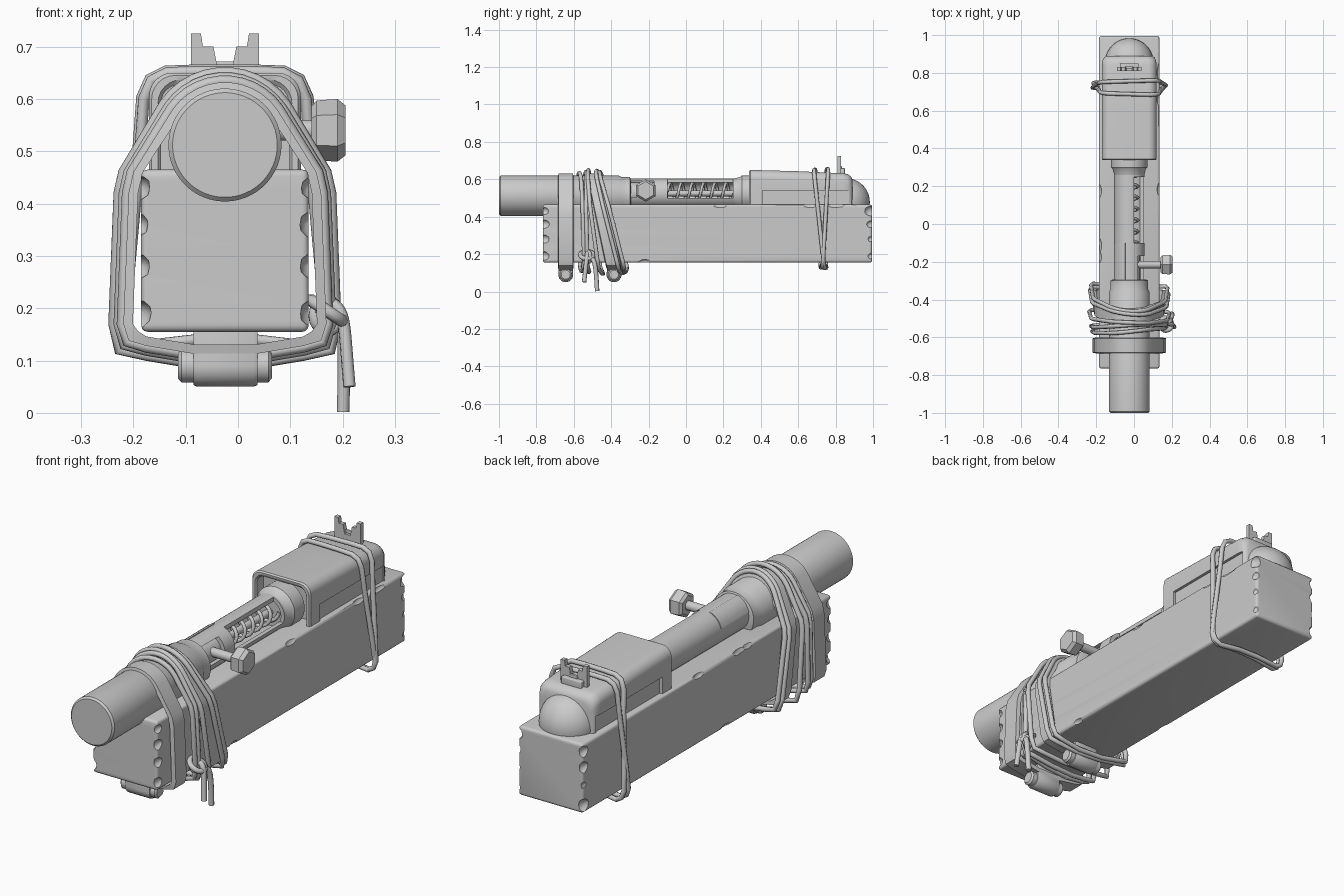
import bpy, bmesh, random
from math import sin, cos, pi, radians
from mathutils import Vector

if "Cube" in bpy.data.objects:
    bpy.data.objects.remove(bpy.data.objects["Cube"])

random.seed(4)
CX = -0.025          # centre line of the whole assembly


def finish(name, bm, angle=35):
    bmesh.ops.recalc_face_normals(bm, faces=bm.faces)
    me = bpy.data.meshes.new(name)
    bm.to_mesh(me)
    bm.free()
    ob = bpy.data.objects.new(name, me)
    bpy.context.collection.objects.link(ob)
    smooth(ob, angle)
    return ob


def activate(ob):
    bpy.ops.object.select_all(action='DESELECT')
    ob.select_set(True)
    bpy.context.view_layer.objects.active = ob


def smooth(ob, angle=35):
    activate(ob)
    bpy.ops.object.shade_smooth_by_angle(angle=radians(angle))


def loft(name, rings, cyclic=False):
    """Skin a list of equal-length point rings, capping the ends unless cyclic."""
    bm = bmesh.new()
    vs = [[bm.verts.new(p) for p in r] for r in rings]
    n = len(rings[0])
    for a, b in zip(vs, vs[1:] + (vs[:1] if cyclic else [])):
        for i in range(n):
            bm.faces.new((a[i], a[(i + 1) % n], b[(i + 1) % n], b[i]))
    if not cyclic:
        bm.faces.new(vs[0])
        bm.faces.new(vs[-1])
    return finish(name, bm)


def lathe(name, profile, axis, c, sides=40, cyclic=False):
    """Turn (position, radius) pairs about the y axis (c = x, z) or x axis (c = y, z)."""
    rings = []
    for t, r in profile:
        ang = [2 * pi * (i + .5) / sides for i in range(sides)]
        rings.append([(c[0] + r * cos(a), t, c[1] + r * sin(a)) if axis == 'y' else
                      (t, c[0] + r * cos(a), c[1] + r * sin(a)) for a in ang])
    return loft(name, rings, cyclic)


def box(name, lo, hi, bevel=0):
    bm = bmesh.new()
    bmesh.ops.create_cube(bm, size=1)
    for v in bm.verts:
        v.co = [(a + b) / 2 + k * (b - a) for a, b, k in zip(lo, hi, v.co)]
    if bevel:
        bmesh.ops.bevel(bm, geom=bm.edges[:], offset=bevel, segments=3, affect='EDGES', profile=.5)
    return finish(name, bm)


def cut(ob, cutter, self_cut=False):
    m = ob.modifiers.new('cut', 'BOOLEAN')
    m.operation, m.solver, m.object = 'DIFFERENCE', 'EXACT', cutter
    m.use_self = self_cut
    activate(ob)
    bpy.ops.object.modifier_apply(modifier=m.name)
    bpy.data.objects.remove(cutter)
    smooth(ob)


def wire(name, pts, r=.011, closed=True, kind='POLY'):
    cu = bpy.data.curves.new(name, 'CURVE')
    cu.dimensions, cu.bevel_depth, cu.bevel_resolution = '3D', r, 2
    cu.use_fill_caps = True
    sp = cu.splines.new(kind)
    sp.points.add(len(pts) - 1)
    for p, q in zip(sp.points, pts):
        p.co = (*q, 1)
    sp.use_cyclic_u = closed
    if kind == 'NURBS':
        sp.order_u, sp.use_endpoint_u, sp.resolution_u = 4, True, 4
    ob = bpy.data.objects.new(name, cu)
    bpy.context.collection.objects.link(ob)
    activate(ob)
    bpy.ops.object.convert(target='MESH')
    smooth(bpy.context.object, 60)


def mirrored(half):
    """Close a right-hand outline (dx, z) into a symmetric loop."""
    return half + [(-x, z) for x, z in reversed(half)]


def arch(off):
    """Outline around barrel and block, grown by off."""
    r = .11 + off
    half = [(r * cos(a), .51 + r * sin(a)) for a in (radians(d) for d in (85, 75, 65, 55, 45, 35))]
    return mirrored(half + [(.163 + off, .46), (.172 + off, .42), (.182 + off, .17),
                            (.172 + off, .15 - off), (.15, .14 - off), (.06, .125 - off)])


# Timber stock with chipped edges
stock = box('wooden_stock', (CX - .16, -.765, .155), (CX + .16, .995, .465), .012)
bm = bmesh.new()
spots = [(s, e, z) for s in (-1, 1) for e in (-.765, .995) for z in (.19, .28, .36, .43)]
spots += [(s, random.uniform(-.3, .9), z) for s in (-1, 1) for z in (.155, .465, .465, .465)]
for s, y, z in spots:
    d = bmesh.ops.create_icosphere(bm, subdivisions=2, radius=1)
    k = random.uniform(.7, 1.2)
    end = y in (-.765, .995)
    sc = (.03 * k, .04 * k, .028 * k) if end else (.018, .05 * k, .018)
    for v in d['verts']:
        v.co = Vector((CX + s * (.172 if end else .165) + v.co.x * sc[0],
                       y + v.co.y * sc[1], z + random.uniform(-.002, .002) + v.co.z * sc[2]))
cut(stock, finish('chips', bm), True)

# Front barrel, solid ended
lathe('barrel', [(-1, .1), (-.992, .108), (-.36, .108), (-.345, .1), (-.3, .1), (-.295, .09)], 'y', (CX, .512), 56)

# Hollow receiver tube with side windows
RZ = .525
tube = lathe('receiver_tube', [(-.34, .08), (.33, .08), (.33, .062), (-.34, .062)], 'y', (CX, RZ), 48, True)
cut(tube, box('window', (0, -.1, .5), (.2, .25, .7)))
cut(tube, box('handle_slot', (.0, -.33, .505), (.2, -.17, .59)))
lathe('rear_collar', [(.26, .08), (.29, .088), (.3, .096), (.37, .096)], 'y', (CX, RZ), 48)
lathe('bolt', [(-.34, .058), (-.1, .058), (-.095, .05)], 'y', (CX, RZ), 32)
lathe('spring_guide', [(-.1, .016), (.3, .016)], 'y', (CX, RZ), 16)
wire('spring', [(CX + .046 * cos(t * pi / 8), -.1 + .36 * t / 96, RZ + .01 + .044 * sin(t * pi / 8))
                for t in range(97)], .008, False)
# Flat plate on the upper left of the receiver
plate = []
for y in (-.31, -.1):
    ang = [radians(a) for a in (105, 117, 129, 141, 153, 165)]
    plate.append([(CX + .083 * cos(a), y, RZ + .083 * sin(a)) for a in ang] +
                 [(CX + .075 * cos(a), y, RZ + .075 * sin(a)) for a in reversed(ang)])
loft('receiver_plate', plate)

# Bolt handle with hexagonal knob
lathe('handle_rod', [(-.02, .02), (.15, .02)], 'x', (-.215, .54), 20)
lathe('handle_knob', [(.14, .045), (.15, .057), (.19, .06), (.205, .048)], 'x', (-.215, .54), 6)


# Rear housing: rounded shell with an open front mouth
def hood(y, w, top, r=.045):
    half = [(w - r + r * cos(a), top - r + r * sin(a)) for a in (radians(d) for d in range(90, -1, -15))]
    return [(CX + x, y, z) for x, z in mirrored(half + [(w, .455)])]


housing = loft('rear_housing', [hood(.39, .122, .627, .035), hood(.345, .122, .627, .035), hood(.338, .128, .637),
                                hood(.338, .14, .645), hood(.345, .145, .65), hood(.6, .145, .643),
                                hood(.84, .145, .632), hood(.865, .142, .627), hood(.882, .134, .615),
                                hood(.89, .12, .6)])
for s in (-1, 1):
    x = sorted((CX + s * .132, CX + s * .2))
    cut(housing, box('side_recess', (x[0], .41, .44), (x[1], .872, .54)))

# Rounded end cap
bm = bmesh.new()
bmesh.ops.create_uvsphere(bm, u_segments=40, v_segments=20, radius=.128)
bmesh.ops.translate(bm, verts=bm.verts, vec=(CX, .855, .478))
finish('end_dome', bm)

# Notched rear sight
prong = mirrored([(.014, .66), (.022, .7), (.042, .7), (.046, .725), (.065, .725), (.065, .625)])
loft('rear_sight', [[(CX + x, y, z) for x, z in prong] for y in (.81, .83)])
box('sight_base', (CX - .05, .815, .62), (CX + .05, .85, .66), .004)
box('sight_bridge', (CX - .02, .822, .655), (CX + .02, .834, .672), .003)

# Two flat clamp bands with their bolts
for tag, y_top, y_bot in (('front', -.643, -.643), ('rear', -.49, -.385)):
    def lean(z, top=y_top, bot=y_bot):
        return bot + (top - bot) * (z - .13) / .5
    rings = []
    for (xo, zo), (xi, zi) in zip(arch(.012), arch(-.006)):
        rings.append([(CX + xo, lean(zo) - .038, zo), (CX + xo, lean(zo) + .038, zo),
                      (CX + xi, lean(zi) + .042, zi), (CX + xi, lean(zi) - .042, zi)])
    loft(tag + '_clamp_band', rings, True)
    lathe(tag + '_clamp_bolt', [(-.115, .024), (-.108, .032), (.058, .032), (.065, .024)], 'x', (y_bot, .09), 24)
    tab = [(.04 * cos(a), .09 + .04 * sin(a)) for a in (radians(d) for d in range(180, 361, 15))]
    tab += [(.034, .16), (-.034, .16)]
    loft(tag + '_clamp_lug', [[(x, y_bot + dy * k, .09 + (z - .09) * k) for dy, z in tab]
                              for x, k in ((-.085, .92), (-.078, 1), (.03, 1), (.037, .92))])

# Wire lashings around barrel and stock
for i, (yt, yb, off) in enumerate([(-.57, -.555, .014), (-.545, -.53, .02), (-.53, -.46, .03),
                                   (-.475, -.35, .026), (-.45, -.325, .02)]):
    wire(f'front_lashing_{i + 1}', [(CX + x, yb + (yt - yb) * (z - .13) / .5 + .012 * sin(9 * x + i), z)
                                    for x, z in arch(off)])

# Wire lashings around the housing
for i, (yt, yb, off) in enumerate([(.69, .745, 0), (.755, .725, .006)]):
    loop = mirrored([(.05, .652), (.11, .65), (.14, .635), (.155, .6), (.162, .5), (.185, .25),
                     (.19, .17), (.18, .14), (.155, .125), (.05, .137)])
    wire(f'rear_lashing_{i + 1}', [(CX + x * (1 + off * 4), yb + (yt - yb) * (z - .13) / .5 + .06 * (i - .5) * x, z + off * .5)
                                   for x, z in loop])

# Knot and loose wire ends
wire('knot_loop', [(.17 + .03 * cos(a), -.53 + .035 * sin(a), .195 - .02 * cos(a))
                   for a in (k * pi / 8 for k in range(16))], .012)
wire('knot_wrap', [(.17 + .024 * cos(a), -.525 + .012 * cos(a), .185 + .028 * sin(a))
                   for a in (k * pi / 8 for k in range(16))], .012)
wire('wire_end_1', [(.14, -.52, .2), (.17, -.525, .215), (.205, -.53, .205), (.205, -.535, .14), (.213, -.545, .05)],
     .012, False, 'NURBS')
wire('wire_end_2', [(.15, -.54, .2), (.18, -.52, .165), (.205, -.49, .2), (.203, -.48, .1), (.201, -.475, .002)],
     .012, False, 'NURBS')
